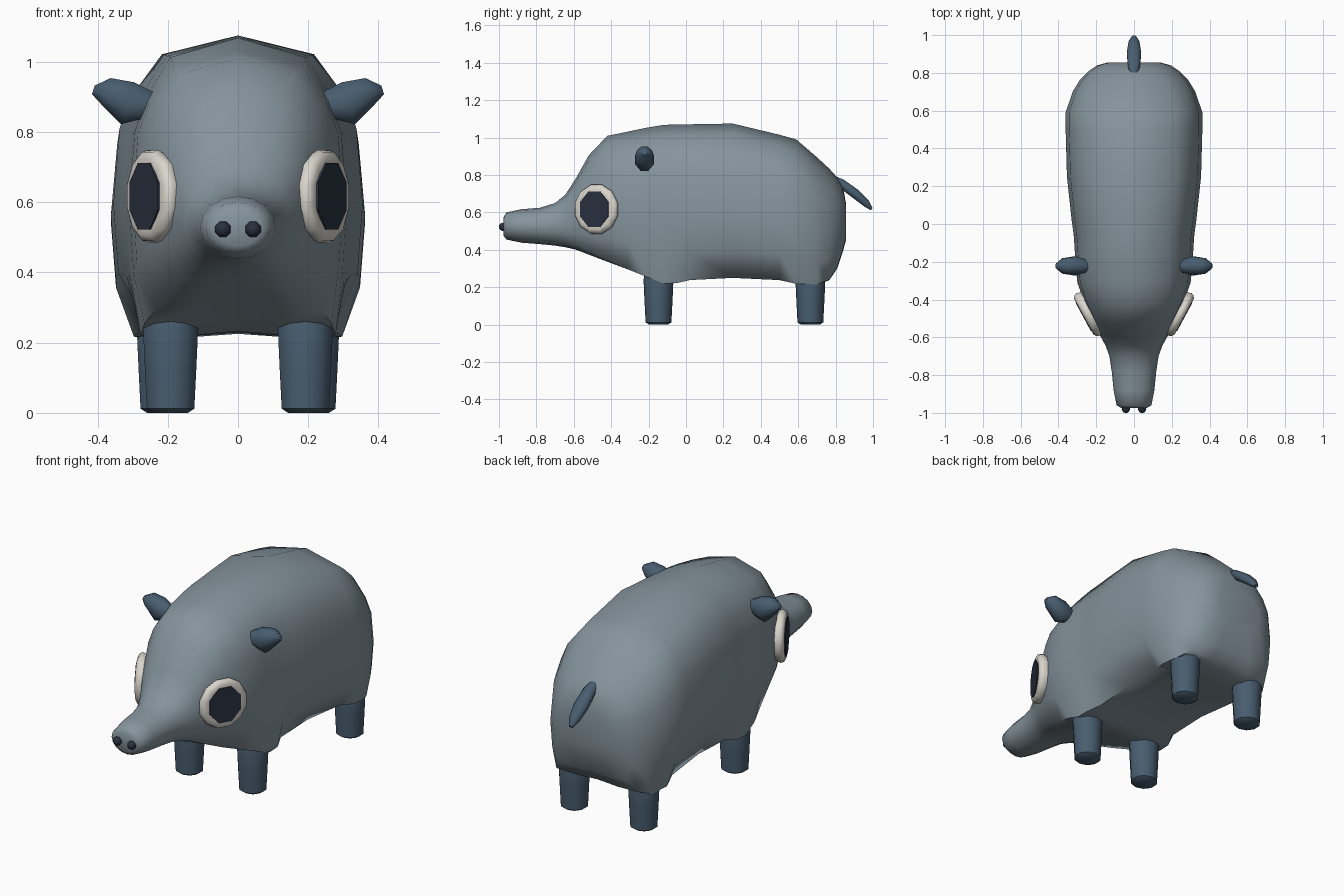
import bpy, bmesh, math
from mathutils import Vector


def material(name, rgb):
    m = bpy.data.materials.new(name)
    m.diffuse_color = (*rgb, 1)
    return m


GREY = material("body grey", (0.235, 0.295, 0.335))
BLUE = material("slate blue", (0.065, 0.11, 0.16))
WHITE = material("eye white", (0.70, 0.67, 0.61))
DARK = material("dark navy", (0.022, 0.030, 0.050))


def loft(name, rings, mat, smooth=50):
    """Skin a list of equal-length point rings and cap both ends."""
    bm = bmesh.new()
    rows = [[bm.verts.new(p) for p in ring] for ring in rings]
    n = len(rows[0])
    for a, b in zip(rows, rows[1:]):
        for i in range(n):
            j = (i + 1) % n
            bm.faces.new((a[i], a[j], b[j], b[i]))
    bm.faces.new(rows[0])
    bm.faces.new(rows[-1])
    bmesh.ops.recalc_face_normals(bm, faces=bm.faces)
    me = bpy.data.meshes.new(name)
    bm.to_mesh(me)
    bm.free()
    me.materials.append(mat)
    ob = bpy.data.objects.new(name, me)
    bpy.context.collection.objects.link(ob)
    bpy.ops.object.select_all(action='DESELECT')
    ob.select_set(True)
    bpy.context.view_layer.objects.active = ob
    bpy.ops.object.shade_smooth_by_angle(angle=math.radians(smooth))
    return ob


def ellipse(center, u, v, ru, rv, n):
    c, u, v = Vector(center), Vector(u), Vector(v)
    return [c + u * ru * math.cos(2 * math.pi * (i + 0.5) / n)
            + v * rv * math.sin(2 * math.pi * (i + 0.5) / n) for i in range(n)]


def body_ring(y, zb, zt, w, boxy, foot):
    """Cross-section blended from an oval (boxy 0) to the barrel shape (boxy 1)."""
    barrel = [(0, 1), (0.61, 0.935), (0.84, 0.80), (0.95, 0.68), (1, 0.42),
              (0.96, 0.18), (foot, 0.0), (foot * 0.5, 0.0), (0, 0.015)]
    half = []
    for i, (bx, bz) in enumerate(barrel):
        a = math.pi * i / 8
        x = math.sin(a) * (1 - boxy) + bx * boxy
        z = (0.5 + 0.5 * math.cos(a)) * (1 - boxy) + bz * boxy
        half.append((x * w, y, zb + z * (zt - zb)))
    return half + [(-x, yy, z) for x, yy, z in reversed(half[1:-1])]


# Body and snout: y, bottom, top, half width, boxiness, belly corner width
stations = [
    (-0.975, 0.475, 0.575, 0.065, 0.0, 0.7),
    (-0.96, 0.455, 0.600, 0.092, 0.0, 0.7),
    (-0.88, 0.438, 0.617, 0.108, 0.0, 0.7),
    (-0.78, 0.430, 0.625, 0.118, 0.1, 0.7),
    (-0.70, 0.422, 0.650, 0.130, 0.2, 0.7),
    (-0.645, 0.412, 0.695, 0.150, 0.4, 0.75),
    (-0.59, 0.398, 0.780, 0.180, 0.6, 0.75),
    (-0.52, 0.370, 0.905, 0.213, 0.8, 0.75),
    (-0.42, 0.335, 1.010, 0.262, 0.95, 0.75),
    (-0.31, 0.295, 1.032, 0.300, 1.0, 0.78),
    (-0.21, 0.255, 1.053, 0.310, 1.0, 0.86),
    (-0.12, 0.220, 1.068, 0.315, 1.0, 0.88),
    (-0.05, 0.222, 1.070, 0.320, 1.0, 0.86),
    (0.02, 0.238, 1.071, 0.330, 1.0, 0.74),
    (0.25, 0.250, 1.075, 0.355, 1.0, 0.70),
    (0.50, 0.238, 1.015, 0.362, 1.0, 0.74),
    (0.59, 0.218, 0.990, 0.362, 1.0, 0.82),
    (0.70, 0.215, 0.895, 0.325, 1.0, 0.88),
    (0.765, 0.235, 0.835, 0.285, 0.95, 0.88),
    (0.81, 0.300, 0.785, 0.240, 0.85, 0.85),
    (0.84, 0.390, 0.735, 0.195, 0.7, 0.85),
    (0.855, 0.450, 0.650, 0.140, 0.5, 0.8),
]
loft("body", [body_ring(*s) for s in stations], GREY, 60)

# Tail
tail = [(0.775, 0.795, 0.015, 0.010), (0.83, 0.755, 0.034, 0.026),
        (0.905, 0.700, 0.041, 0.028), (0.965, 0.648, 0.030, 0.022),
        (0.993, 0.617, 0.012, 0.008)]
loft("tail", [ellipse((0, y, z), (1, 0, 0), (0, 0.6, 0.8), rx, rz, 8)
              for y, z, rx, rz in tail], BLUE, 60)

for s, side in ((-1, "left"), (1, "right")):
    # Legs with rounded feet
    for part, x, y in (("front", 0.192, -0.147), ("rear", 0.21, 0.665)):
        prof = [(0.0, 0.050), (0.012, 0.069), (0.13, 0.075), (0.24, 0.080), (0.29, 0.070)]
        loft(f"{part}_leg_{side}",
             [ellipse((s * x, y, z), (1, 0, 0), (0, 1, 0), r * 1.03, r, 10)
              for z, r in prof], BLUE, 50)

    # Ears: narrow root, broad middle, pointed tip
    ear = [(0.235, 0.875, 0.030, 0.035), (0.315, 0.882, 0.054, 0.068),
           (0.375, 0.915, 0.044, 0.044), (0.412, 0.920, 0.014, 0.014)]
    loft(f"ear_{side}",
         [ellipse((s * x, -0.222, z), (0, 1, 0), (-0.3 * s, 0, 0.95), ry, rz, 8)
          for x, z, ry, rz in ear], BLUE, 50)

    # Eyes: rounded white rim with a flat dark pupil
    c = Vector((s * 0.247, -0.480, 0.617))
    out, along = Vector((s * 0.88, -0.475, 0)), Vector((s * 0.475, 0.88, 0))
    rim = [(-0.045, 0.115), (-0.005, 0.136), (0.012, 0.130), (0.022, 0.112), (0.018, 0.085)]
    loft(f"eye_{side}", [ellipse(c + out * d, along, (0, 0, 1), r * 0.98, r, 12)
                         for d, r in rim], WHITE, 60)
    loft(f"pupil_{side}", [ellipse(c + out * d, along, (0, 0, 1), 0.092, 0.102, 8)
                           for d in (0.017, 0.025)], DARK, 30)

    # Nostrils
    nose = [(-0.962, 0.020), (-0.980, 0.024), (-0.993, 0.018), (-1.0, 0.008)]
    loft(f"nostril_{side}", [ellipse((s * 0.043, y, 0.523), (1, 0, 0), (0, 0, 1), r, r, 8)
                             for y, r in nose], DARK, 60)
